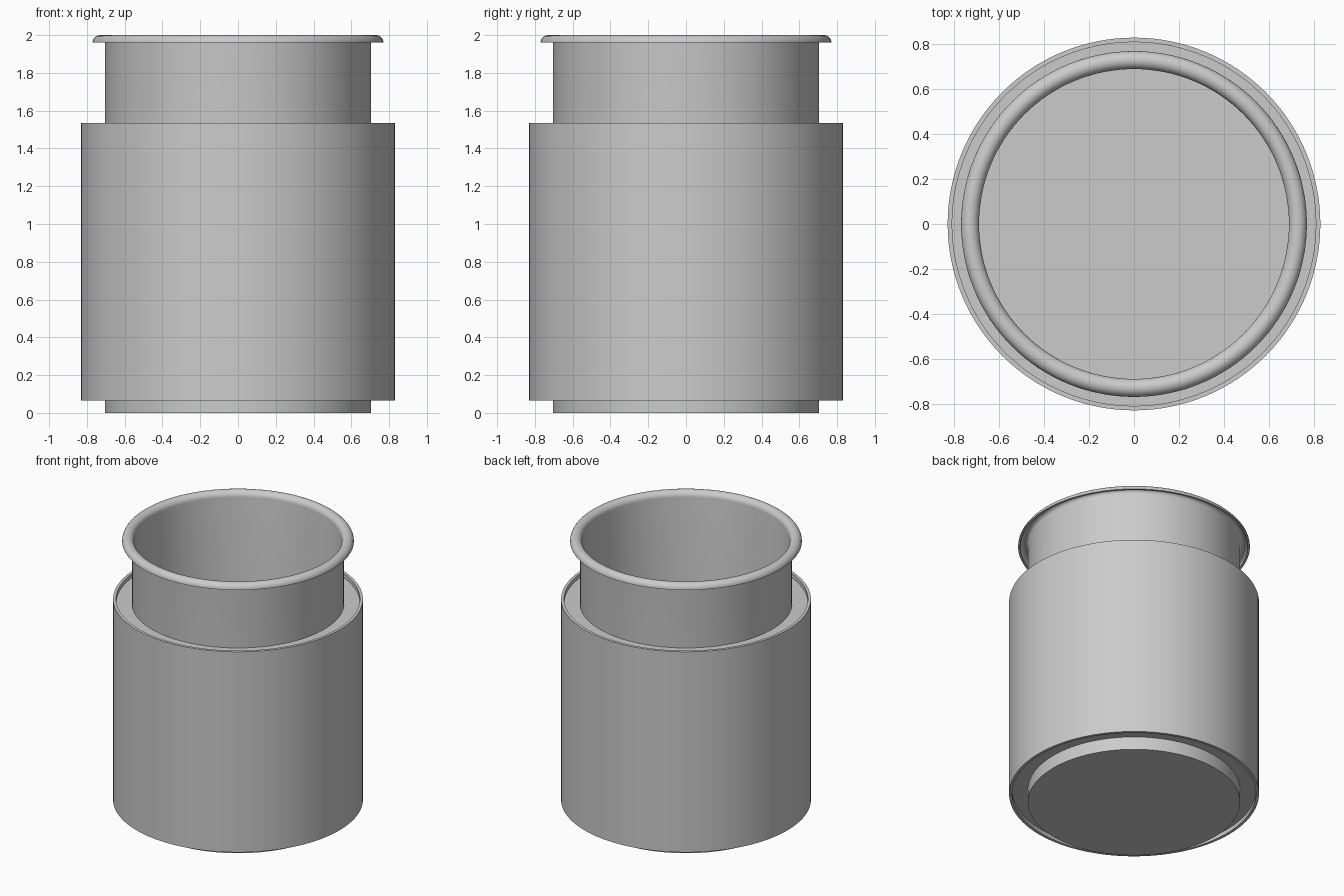
import bpy
import bmesh
from math import cos, sin, pi, radians

cube = bpy.data.objects.get("Cube")
if cube:
    bpy.data.objects.remove(cube, do_unlink=True)

SEGMENTS = 128

# Single plain grey
grey = bpy.data.materials.new("plain_grey")
grey.use_nodes = True
colour = (0.6, 0.6, 0.6, 1)
grey.diffuse_color = colour
grey.node_tree.nodes["Principled BSDF"].inputs["Base Color"].default_value = colour


def lathe(name, profile, closed):
    """Spin an (r, z) profile around the z axis."""
    bm = bmesh.new()
    verts = [bm.verts.new((r, 0, z)) for r, z in profile]
    pairs = list(zip(verts, verts[1:]))
    if closed:
        pairs.append((verts[-1], verts[0]))
    edges = [bm.edges.new(p) for p in pairs]
    bmesh.ops.spin(bm, geom=verts + edges, axis=(0, 0, 1), cent=(0, 0, 0),
                   angle=2 * pi, steps=SEGMENTS)
    bmesh.ops.remove_doubles(bm, verts=bm.verts, dist=0.0005)
    bmesh.ops.recalc_face_normals(bm, faces=bm.faces)
    mesh = bpy.data.meshes.new(name)
    bm.to_mesh(mesh)
    bm.free()
    mesh.materials.append(grey)
    obj = bpy.data.objects.new(name, mesh)
    bpy.context.collection.objects.link(obj)
    bpy.ops.object.select_all(action="DESELECT")
    obj.select_set(True)
    bpy.context.view_layer.objects.active = obj
    bpy.ops.object.shade_smooth_by_angle(angle=radians(30))
    return obj


def arc(radius, start, end, steps=12):
    """Lip arc points around the lip centre."""
    angles = [start + (end - start) * i / steps for i in range(steps + 1)]
    return [(LIP_R + radius * cos(a), LIP_Z + radius * sin(a)) for a in angles]


# Inner cup with a hollow rolled lip
WALL, INNER, OUTER = 0.015, 0.69, 0.705
LIP_R, LIP_Z, LIP = 0.73, 1.96, 0.04
cup = [(0, 0), (OUTER, 0)]
cup += arc(LIP - WALL, pi, 0)
cup += arc(LIP, 0, pi)
cup += [(INNER, WALL), (0, WALL)]
lathe("inner_cup", cup, closed=False)

# Outer sleeve with shallow recesses at the top and bottom
LOW, HIGH, RECESS = 0.065, 1.535, 0.03
SLEEVE, RIM = 0.83, 0.81
lathe("outer_sleeve", [
    (SLEEVE, LOW), (SLEEVE, HIGH), (RIM, HIGH), (RIM, HIGH - RECESS),
    (OUTER, HIGH - RECESS), (OUTER, LOW + RECESS),
    (RIM, LOW + RECESS), (RIM, LOW),
], closed=True)
